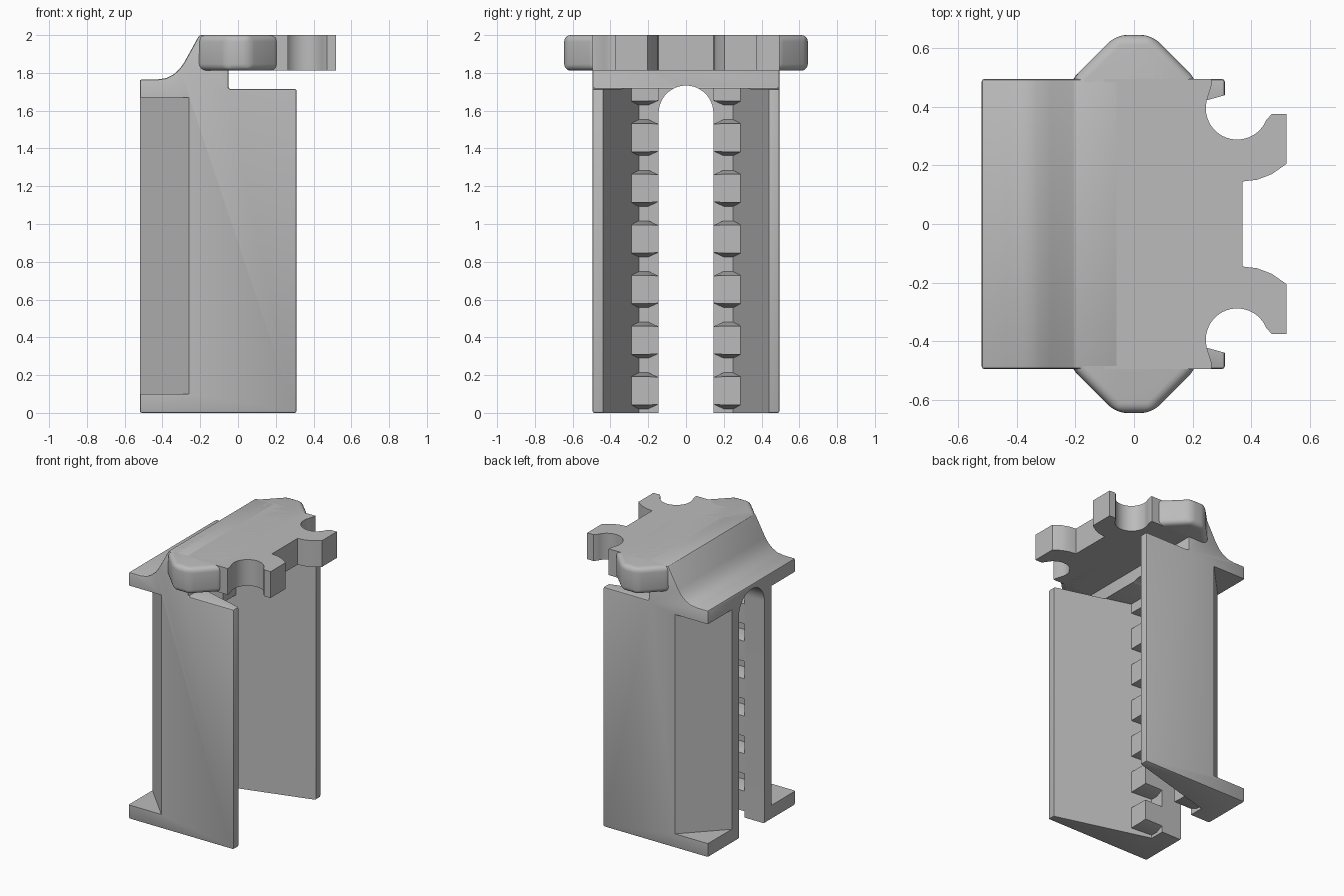
import bpy, bmesh, math
from mathutils import Vector

if "Cube" in bpy.data.objects:
    bpy.data.objects.remove(bpy.data.objects["Cube"], do_unlink=True)

grey = bpy.data.materials.new("plain_grey")
grey.use_nodes = True
grey.diffuse_color = (0.5, 0.5, 0.5, 1)
grey.node_tree.nodes["Principled BSDF"].inputs["Base Color"].default_value = (0.5, 0.5, 0.5, 1)


def loft(name, start, end):
    """Solid between two matching loops of points."""
    bm = bmesh.new()
    a = [bm.verts.new(p) for p in start]
    b = [bm.verts.new(p) for p in end]
    bm.faces.new(a)
    bm.faces.new(b[::-1])
    for i in range(len(a)):
        j = (i + 1) % len(a)
        bm.faces.new((a[j], a[i], b[i], b[j]))
    bmesh.ops.recalc_face_normals(bm, faces=bm.faces)
    mesh = bpy.data.meshes.new(name)
    bm.to_mesh(mesh)
    bm.free()
    mesh.materials.append(grey)
    ob = bpy.data.objects.new(name, mesh)
    bpy.context.collection.objects.link(ob)
    return ob


def prism(name, pts, axis, lo, hi):
    """Extrude a 2D profile along an axis (0 = x, 1 = y, 2 = z)."""
    def place(p, d):
        v = list(p)
        v.insert(axis, d)
        return Vector(v)
    return loft(name, [place(p, lo) for p in pts], [place(p, hi) for p in pts])


def apply(ob, kind, **settings):
    mod = ob.modifiers.new(kind.lower(), kind)
    for key, value in settings.items():
        setattr(mod, key, value)
    bpy.context.view_layer.objects.active = ob
    bpy.ops.object.modifier_apply(modifier=mod.name)


def cut(ob, cutter):
    cutter.hide_render = True
    apply(ob, "BOOLEAN", object=cutter, operation="DIFFERENCE", solver="EXACT")
    bpy.data.objects.remove(cutter, do_unlink=True)


def arc(cx, cy, r, a0, a1, n):
    return [(cx + r * math.cos(math.radians(a0 + (a1 - a0) * i / n)),
             cy + r * math.sin(math.radians(a0 + (a1 - a0) * i / n))) for i in range(n + 1)]


parts = []

# Body: side profile with a swept rear shoulder
side = [(-.52, 0), (.31, 0), (.31, 1.715), (-.05, 1.715), (-.05, 2), (-.205, 2),
        (-.285, 1.855), (-.31, 1.82), (-.34, 1.793), (-.38, 1.772), (-.43, 1.765), (-.52, 1.765)]
body = prism("body", side, 1, -.495, .495)
apply(body, "BEVEL", width=.01, segments=2, limit_method="ANGLE", angle_limit=math.radians(50))

# Tapering channel between the two walls
channel = [(.4, .465), (-.36, .25), (-.36, -.25), (.4, -.465)]
cut(body, prism("channel_cutter", channel, 2, -.1, 1.717))

# Arched slot through the back
arch = [(-.145, -.1), (.145, -.1)] + arc(0, 1.588, .145, 0, 180, 24)
cut(body, prism("slot_cutter", arch, 0, -.7, .1))

# Wedge pockets on the outer rear corners
for s in (1, -1):
    wedge = [(-.26, s * .495), (-.26, s * .6), (-.6, s * .6), (-.6, s * .145), (-.52, s * .225)]
    cut(body, prism("pocket_cutter", wedge, 2, .1, 1.67))
parts.append(body)

# Rows of teeth beside the slot
for s, label in ((1, "left"), (-1, "right")):
    for i in range(7):
        mid = .117 + .268 * i

        def ring(x, outer, inner):
            pts = [(.3 if x < -.3 else .29, -outer), (.2, -outer), (.145, -inner),
                   (.145, inner), (.2, outer), (.3 if x < -.3 else .29, outer)]
            return [Vector((x, s * y, min(max(mid + z, 0), 1.725))) for y, z in pts]
        parts.append(loft(f"{label}_tooth_{i + 1}", ring(-.37, .097, .072), ring(-.22, .075, .072)))

# Top plate with a pair of open round clips
half = [(.37, .145), (.42, .151), (.47, .17), (.52, .205), (.52, .375), (.47, .375)]
half += arc(.352, .395, .107, -22, -200, 24)
half += [(.265, .475), (.265, .495), (-.1, .495)]
plate = half + [(x, -y) for x, y in reversed(half)]
parts.append(prism("clip_plate", plate, 2, 1.812, 2))

# Rounded side wings
wing = [(.06, .645), (.215, .49), (.215, -.49), (.06, -.645),
        (-.06, -.645), (-.215, -.49), (-.215, .49), (-.06, .645)]
wings = prism("side_wings", wing, 2, 1.812, 2)
apply(wings, "BEVEL", width=.035, segments=5, limit_method="ANGLE", angle_limit=math.radians(30))
parts.append(wings)

# Smooth the curves, keep the corners crisp
bpy.ops.object.select_all(action="DESELECT")
for ob in parts:
    ob.select_set(True)
bpy.context.view_layer.objects.active = body
bpy.ops.object.shade_smooth_by_angle(angle=math.radians(30))
